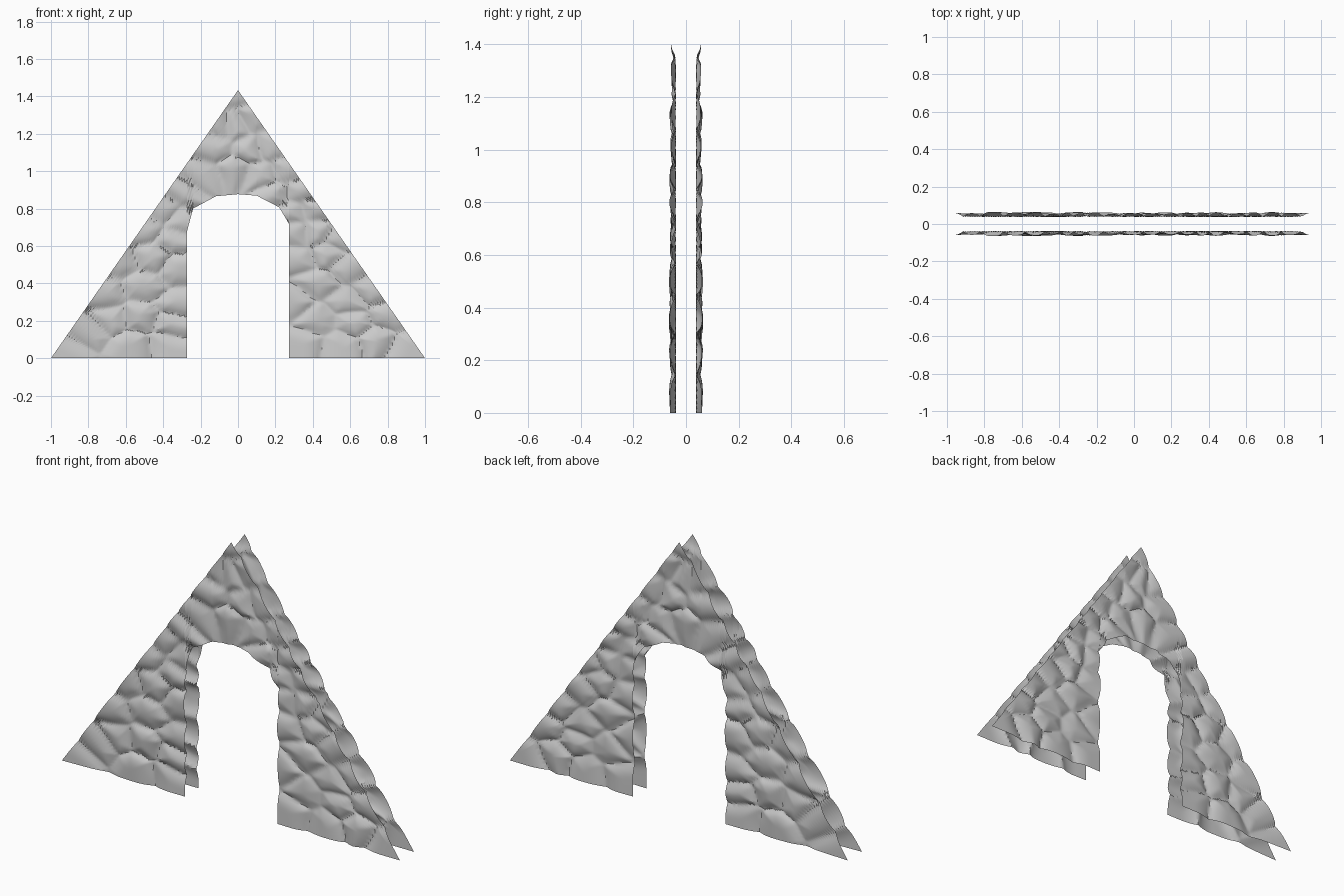
import bpy, bmesh, math, random
from mathutils import Vector, noise

cube = bpy.data.objects.get("Cube")
if cube:
    bpy.data.objects.remove(cube)
random.seed(4)

APEX, JAMB = 1.433, 0.274
FLOOR, RELIEF = 0.038, 0.026     # depth of the joints, height of the stones
STEP, ROWS = 0.0125, 0.0125
SQUASH = 1.3                     # stones are wider than tall

grey = bpy.data.materials.new("stone_grey")
grey.use_nodes = True
colour = (0.6, 0.6, 0.6, 1)
grey.diffuse_color = colour
grey.node_tree.nodes["Principled BSDF"].inputs["Base Color"].default_value = colour
grey.node_tree.nodes["Principled BSDF"].inputs["Roughness"].default_value = 0.9

# Underside of the arch, left to right
ARCH = [(-JAMB, .674), (-.24, .80), (-.118, .866), (0, .877),
        (.10, .869), (.22, .807), (JAMB, .716)]

# Stone centres: legs, then the gable above the arch
LEFT = [(-.91, .05), (-.81, .14), (-.58, .06), (-.37, .07), (-.69, .21), (-.51, .22),
        (-.35, .18), (-.50, .39), (-.73, .33), (-.32, .29), (-.62, .50), (-.46, .54),
        (-.31, .47), (-.36, .63), (-.49, .68), (-.31, .74), (-.40, .79)]
RIGHT = [(.90, .05), (.74, .10), (.55, .07), (.36, .08), (.62, .19), (.42, .20),
         (.80, .23), (.60, .29), (.42, .40), (.71, .36), (.30, .29), (.59, .48),
         (.47, .56), (.33, .54), (.42, .67), (.32, .66), (.53, .64)]
GABLE = [(-.29, .88), (-.20, .97), (-.13, 1.12), (-.02, 1.0), (-.10, 1.25), (-.01, 1.25),
         (0, 1.41), (.07, 1.28), (.08, 1.12), (.17, 1.13), (.13, .98), (.25, 1.0),
         (.22, .88), (.33, .89), (.30, .78), (.40, .79)]
STONES = [(Vector((x, z * SQUASH)), random.uniform(.65, 1.0),
           Vector((random.uniform(-.05, .05), random.uniform(-.04, .06))))
          for x, z in LEFT + RIGHT + GABLE]


def arch_height(x):
    for (x0, z0), (x1, z1) in zip(ARCH, ARCH[1:]):
        if x <= x1:
            return z0 + (z1 - z0) * (x - x0) / (x1 - x0)
    return ARCH[-1][1]


def depth(x, z):
    """Rounded stone profile, falling to the nearest joint."""
    wobble = noise.noise_vector(Vector((x * 5, z * 5, 2))) * .025
    p = Vector((x + wobble.x, z * SQUASH + wobble.y))
    centre, height, tilt = min(STONES, key=lambda s: (s[0] - p).length_squared)
    near = (p - centre).length_squared
    edge = min(((p - c).length_squared - near) / (2 * (c - centre).length)
               for c, _, _ in STONES if c is not centre)
    t = min(edge / .11, 1)
    dome = 1 - (1 - t) ** 2.6
    lean = (p - centre).dot(tilt) * min(1, t * 4)
    return FLOOR + max(0, min(RELIEF * height * dome + lean, RELIEF * 1.1))


def add_section(bm, x0, x1, low):
    """Sheet of columns between the lower outline and the sloping gable."""
    columns = max(1, round((x1 - x0) / STEP))
    xs = {x0 + (x1 - x0) * i / columns for i in range(columns + 1)}
    xs |= {x for x, _ in ARCH if x0 < x < x1}
    xs = sorted(xs | ({0} if x0 < 0 < x1 else set()))
    tallest = max(APEX * (1 - abs(x)) - low(x) for x in xs)
    rows = math.ceil(tallest / ROWS)
    previous = None
    for x in xs:
        bottom, top = low(x), APEX * (1 - abs(x))
        column = []
        for j in range(rows + 1):
            z = bottom + (top - bottom) * j / rows
            column.append(bm.verts.new((x, -depth(x, z), z)))
        if previous:
            for j in range(rows):
                bm.faces.new((previous[j], column[j], column[j + 1], previous[j + 1]))
        previous = column


def make_wall(name, mirrored):
    bm = bmesh.new()
    add_section(bm, -1, -JAMB, lambda x: 0)
    add_section(bm, -JAMB, JAMB, arch_height)
    add_section(bm, JAMB, 1, lambda x: 0)
    bmesh.ops.remove_doubles(bm, verts=bm.verts, dist=.0002)
    if mirrored:
        for v in bm.verts:
            v.co.y *= -1
        bmesh.ops.reverse_faces(bm, faces=bm.faces)
    mesh = bpy.data.meshes.new(name)
    bm.to_mesh(mesh)
    bm.free()
    mesh.materials.append(grey)
    wall = bpy.data.objects.new(name, mesh)
    bpy.context.collection.objects.link(wall)
    bpy.ops.object.select_all(action='DESELECT')
    wall.select_set(True)
    bpy.context.view_layer.objects.active = wall
    bpy.ops.object.shade_smooth_by_angle(angle=math.radians(32))


make_wall("front_stone_gable", False)
make_wall("back_stone_gable", True)
